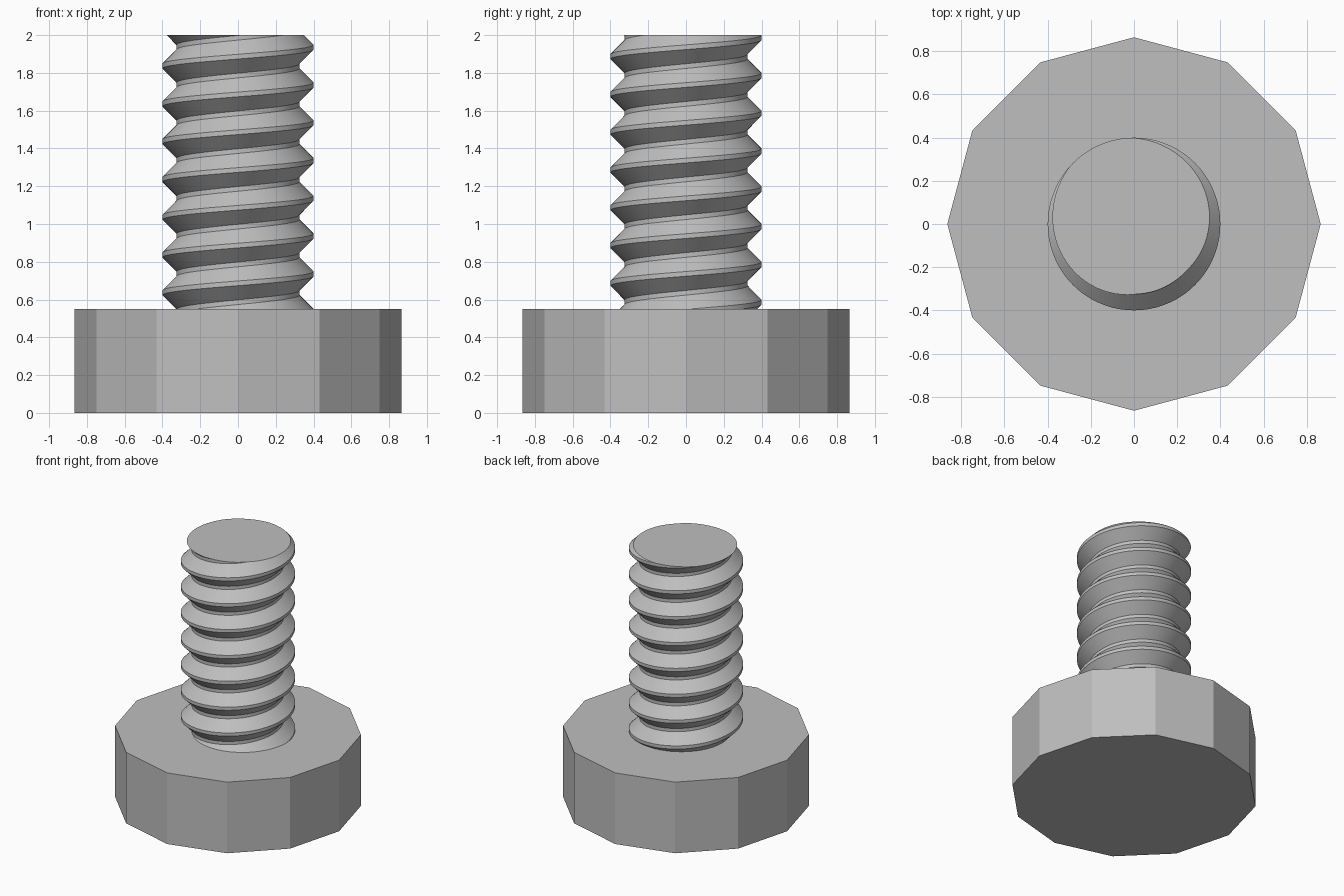
import bpy, bmesh, math

cube = bpy.data.objects.get("Cube")
if cube:
    bpy.data.objects.remove(cube, do_unlink=True)

HEAD_R, HEAD_H, TOP = 0.865, 0.55, 2.0
CREST_R, ROOT_R, PITCH = 0.4, 0.325, 0.2
FLAT, START_Z = 0.025, 0.136      # crest/root land width, crest height at angle 0
STEPS, TURNS = 72, 11

steel = bpy.data.materials.new("grey steel")
steel.use_nodes = True
grey = (0.52, 0.52, 0.52, 1)
steel.diffuse_color = grey
steel.node_tree.nodes["Principled BSDF"].inputs["Base Color"].default_value = grey


def add_object(name, bm):
    bmesh.ops.recalc_face_normals(bm, faces=bm.faces[:])
    mesh = bpy.data.meshes.new(name)
    bm.to_mesh(mesh)
    bm.free()
    mesh.materials.append(steel)
    obj = bpy.data.objects.new(name, mesh)
    bpy.context.collection.objects.link(obj)
    return obj


# Twelve-sided bolt head with a corner on each axis
bm = bmesh.new()
corners = [2 * math.pi * i / 12 for i in range(12)]
base = bm.faces.new([bm.verts.new((HEAD_R * math.cos(a), HEAD_R * math.sin(a), 0))
                     for a in corners])
top = bmesh.ops.extrude_face_region(bm, geom=[base], use_keep_orig=True)
bmesh.ops.translate(bm, vec=(0, 0, HEAD_H),
                    verts=[g for g in top["geom"] if isinstance(g, bmesh.types.BMVert)])
add_object("bolt_head", bm)

# Threaded shaft: one trapezoid thread profile per pitch, wound upwards
half = FLAT / 2
profile = [(CREST_R, -half), (CREST_R, half),
           (ROOT_R, PITCH / 2 - half), (ROOT_R, PITCH / 2 + half)]
bm = bmesh.new()
columns = []
for i in range(STEPS):
    t = i / STEPS
    a = 2 * math.pi * t
    columns.append([bm.verts.new((r * math.cos(a), r * math.sin(a),
                                  START_Z + PITCH * (t + k) + dz))
                    for k in range(TURNS) for r, dz in profile])
# Closing the circle climbs one full pitch, so the last column joins one turn up
columns.append(columns[0][len(profile):])
for a, b in zip(columns, columns[1:]):
    for j in range(min(len(a), len(b)) - 1):
        bm.faces.new((a[j], b[j], b[j + 1], a[j + 1]))

# Trim the thread flat at the top and just inside the head, then cap both ends
for z, up in ((HEAD_H - 0.01, -1), (TOP, 1)):
    cut = bmesh.ops.bisect_plane(bm, geom=bm.verts[:] + bm.edges[:] + bm.faces[:],
                                 plane_co=(0, 0, z), plane_no=(0, 0, up),
                                 clear_outer=True)
    rim = [g for g in cut["geom_cut"] if isinstance(g, bmesh.types.BMEdge)]
    bmesh.ops.holes_fill(bm, edges=rim, sides=0)
shaft = add_object("threaded_shaft", bm)

bpy.ops.object.select_all(action='DESELECT')
shaft.select_set(True)
bpy.context.view_layer.objects.active = shaft
bpy.ops.object.shade_smooth_by_angle(angle=math.radians(30))
